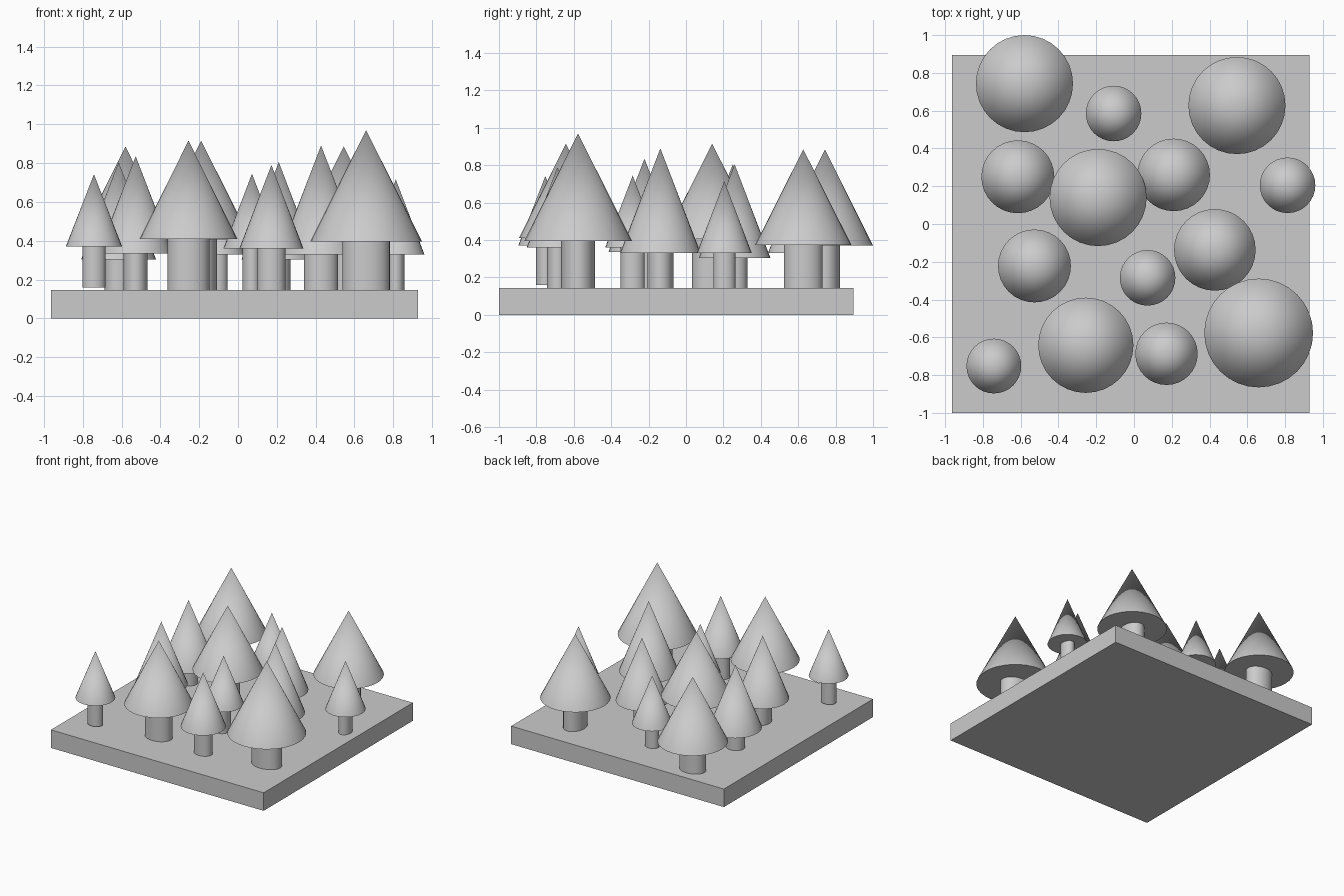
import bpy
from math import radians

SIDES = 32
BASE_TOP = 0.145


def cone(name, x, y, z0, z1, rx, ry, top_ratio):
    """Upright cone or cylinder with an elliptical section."""
    bpy.ops.mesh.primitive_cone_add(vertices=SIDES, radius1=1, radius2=top_ratio,
                                    depth=1, location=(x, y, (z0 + z1) / 2))
    ob = bpy.context.object
    ob.name = name
    ob.scale = (rx, ry, z1 - z0)
    bpy.ops.object.transform_apply(location=False, rotation=False, scale=True)
    bpy.ops.object.shade_smooth_by_angle(angle=radians(35))
    return ob


# ground slab
bpy.ops.mesh.primitive_cube_add(size=1, location=(-0.018, -0.052, BASE_TOP / 2))
slab = bpy.context.object
slab.name = "ground_slab"
slab.scale = (1.892, 1.895, BASE_TOP)
bpy.ops.object.transform_apply(location=False, rotation=False, scale=True)

# trees: x, y, foliage radius, foliage bottom, tip, trunk x radius, trunk y radius
trees = [
    (-0.58, 0.743, 0.257, 0.37, 0.885, 0.105, 0.08),
    (-0.108, 0.585, 0.147, 0.33, 0.71, 0.055, 0.045),
    (0.545, 0.627, 0.257, 0.375, 0.885, 0.08, 0.104),
    (-0.615, 0.25, 0.193, 0.303, 0.805, 0.072, 0.065),
    (-0.19, 0.14, 0.257, 0.405, 0.915, 0.082, 0.108),
    (0.21, 0.26, 0.192, 0.303, 0.805, 0.06, 0.068),
    (0.813, 0.205, 0.147, 0.33, 0.715, 0.045, 0.059),
    (-0.527, -0.222, 0.193, 0.335, 0.835, 0.062, 0.078),
    (0.072, -0.285, 0.147, 0.36, 0.745, 0.049, 0.064),
    (0.428, -0.137, 0.216, 0.33, 0.89, 0.088, 0.07),
    (-0.255, -0.642, 0.252, 0.41, 0.915, 0.108, 0.085),
    (0.172, -0.687, 0.165, 0.36, 0.79, 0.072, 0.057),
    (0.66, -0.577, 0.288, 0.395, 0.97, 0.122, 0.091),
    (-0.742, -0.752, 0.145, 0.37, 0.742, 0.06, 0.05),
]

for i, (x, y, r, z0, z1, tx, ty) in enumerate(trees, 1):
    foot = 0.16 if i == len(trees) else BASE_TOP   # the corner tree sits slightly high
    cone(f"trunk_{i}", x, y, foot, z0 + 0.002, tx, ty, 1)
    cone(f"foliage_{i}", x, y, z0, z1, r, r, 0)
